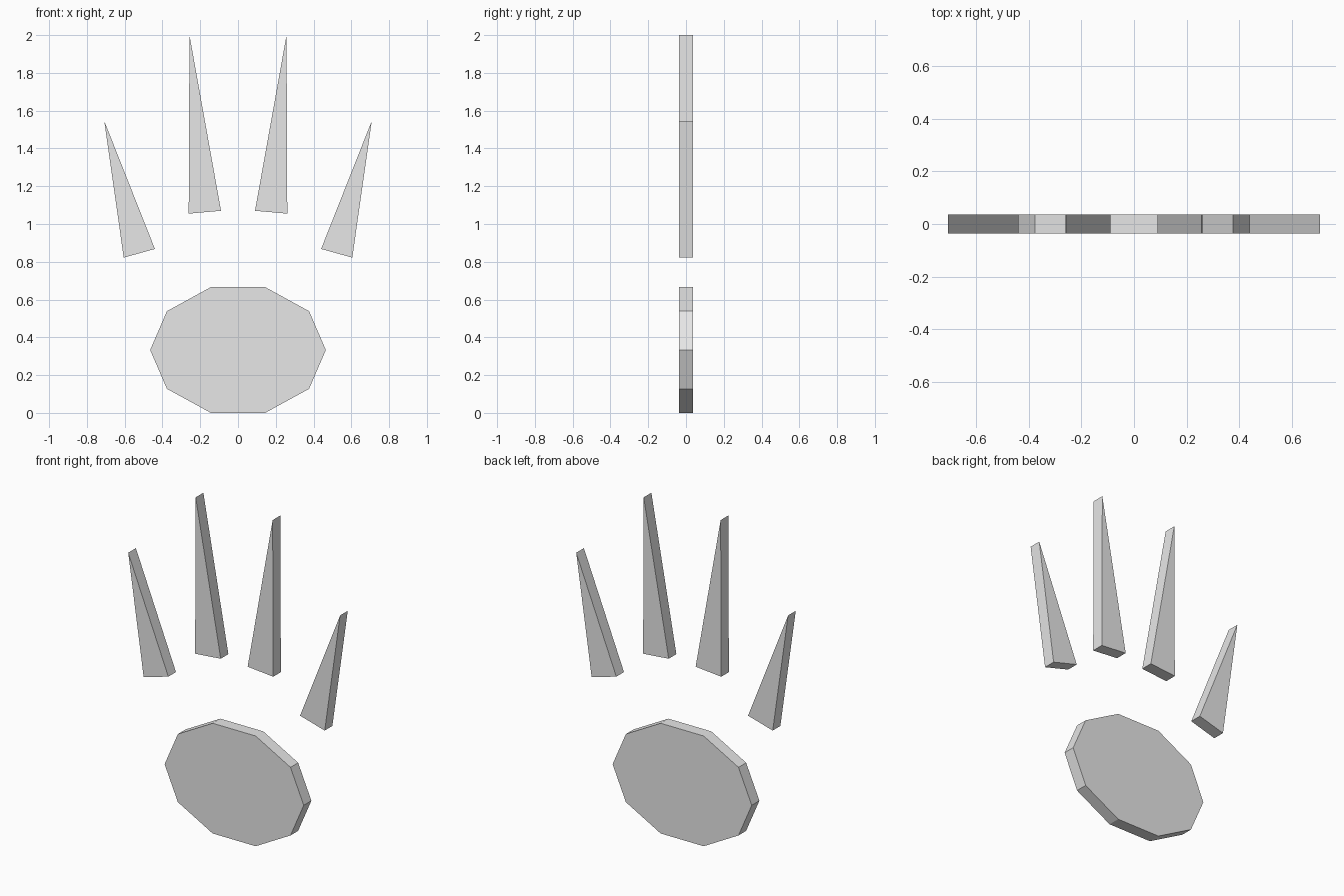
import bpy
import bmesh
from math import cos, sin, tau

THICKNESS = 0.073

cube = bpy.data.objects.get("Cube")
if cube:
    bpy.data.objects.remove(cube, do_unlink=True)

grey = bpy.data.materials.new("light_grey")
grey.use_nodes = True
grey.diffuse_color = (0.8, 0.8, 0.8, 1)
grey.node_tree.nodes["Principled BSDF"].inputs["Base Color"].default_value = grey.diffuse_color


def flat_part(name, outline):
    """Extrude an (x, z) outline into a slab centred on y = 0."""
    bm = bmesh.new()
    face = bm.faces.new([bm.verts.new((x, -THICKNESS / 2, z)) for x, z in outline])
    result = bmesh.ops.extrude_face_region(bm, geom=[face])
    moved = [v for v in result["geom"] if isinstance(v, bmesh.types.BMVert)]
    bmesh.ops.translate(bm, verts=moved, vec=(0, THICKNESS, 0))
    bmesh.ops.recalc_face_normals(bm, faces=bm.faces)
    mesh = bpy.data.meshes.new(name)
    bm.to_mesh(mesh)
    bm.free()
    mesh.materials.append(grey)
    obj = bpy.data.objects.new(name, mesh)
    bpy.context.collection.objects.link(obj)
    return obj


# Ten-sided oval pad
flat_part("pad", [(0.465 * cos(tau * i / 10), 0.333 + 0.35 * sin(tau * i / 10))
                  for i in range(10)])

# Pointed wedges, mirrored to both sides
wedges = {
    "inner_claw": [(0.09, 1.07), (0.261, 1.055), (0.257, 2.0)],
    "outer_claw": [(0.44, 0.868), (0.605, 0.822), (0.708, 1.545)],
}
for name, outline in wedges.items():
    for side, sign in (("left", 1), ("right", -1)):
        flat_part(f"{side}_{name}", [(sign * x, z) for x, z in outline])
